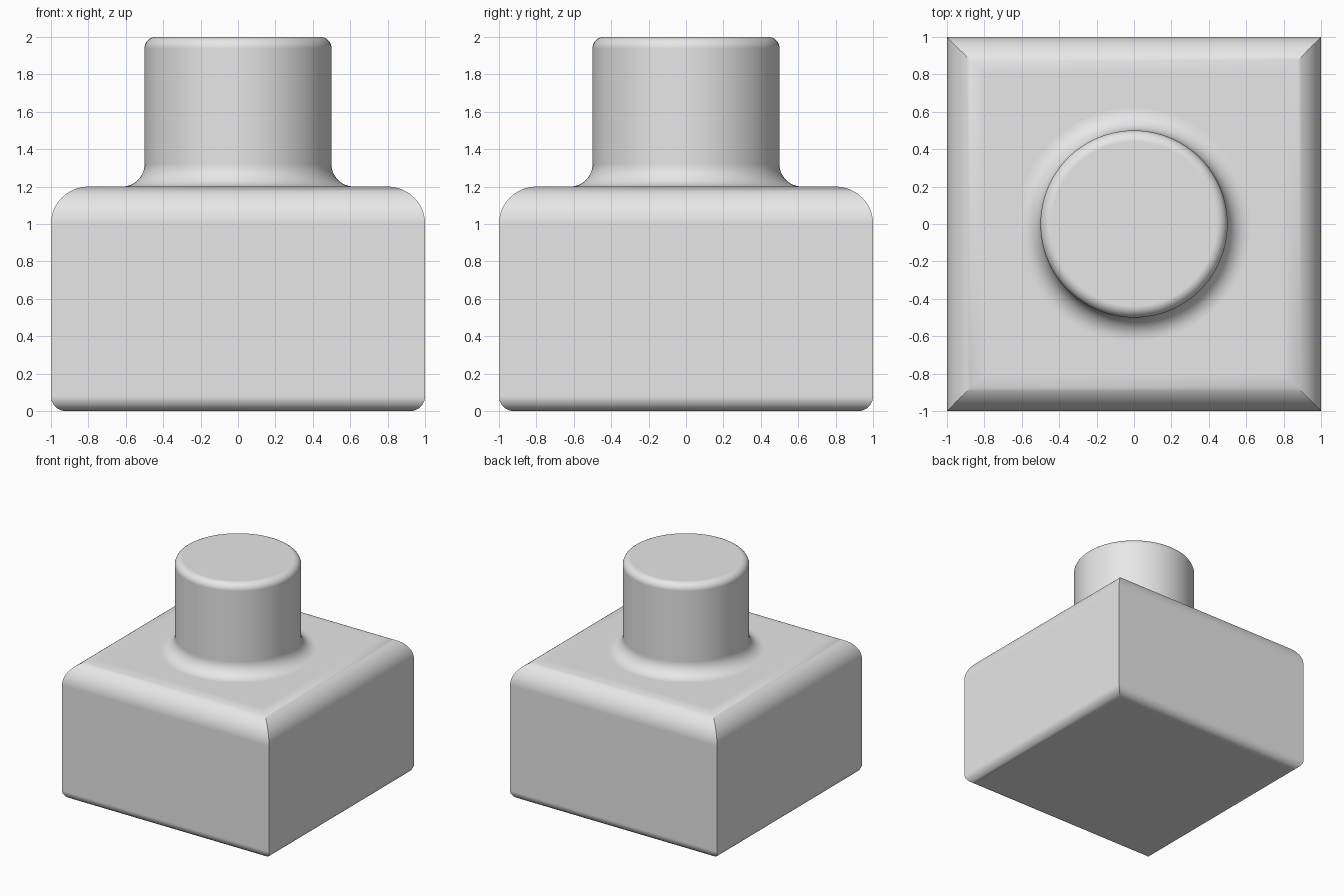
import bpy, bmesh
from math import pi, sin, cos, radians

cube = bpy.data.objects.get("Cube")
if cube:
    bpy.data.objects.remove(cube, do_unlink=True)

grey = bpy.data.materials.new("plain grey")
grey.use_nodes = True
grey.diffuse_color = (0.8, 0.8, 0.8, 1)
grey.node_tree.nodes["Principled BSDF"].inputs["Base Color"].default_value = (0.8, 0.8, 0.8, 1)


def arc(cx, cz, r, start, end, steps):
    """Points (radius, height) along an arc, angles in degrees."""
    angles = [radians(start + (end - start) * i / steps) for i in range(steps + 1)]
    return [(cx + r * cos(a), cz + r * sin(a)) for a in angles]


def lathe(name, profile, sides, turn=0.0, scale=1.0):
    """Stack rings of the profile from bottom to top and cap both ends."""
    bm = bmesh.new()
    rings = []
    for r, z in profile:
        angles = [turn + 2 * pi * i / sides for i in range(sides)]
        rings.append([bm.verts.new((r * scale * cos(a), r * scale * sin(a), z)) for a in angles])
    for low, high in zip(rings, rings[1:]):
        for i in range(sides):
            j = (i + 1) % sides
            bm.faces.new((low[i], low[j], high[j], high[i]))
    bm.faces.new(rings[0][::-1])
    bm.faces.new(rings[-1])
    mesh = bpy.data.meshes.new(name)
    bm.to_mesh(mesh)
    bm.free()
    obj = bpy.data.objects.new(name, mesh)
    bpy.context.collection.objects.link(obj)
    mesh.materials.append(grey)
    # Smooth rounds, sharp corners, clean flat faces
    bpy.ops.object.select_all(action="DESELECT")
    obj.select_set(True)
    bpy.context.view_layer.objects.active = obj
    bpy.ops.object.shade_smooth_by_angle(angle=radians(30))
    normals = obj.modifiers.new("flat faces", "WEIGHTED_NORMAL")
    normals.keep_sharp = True
    return obj


# Square body: rounded top and bottom edges, sharp mitred corners
lathe("body", arc(0.92, 0.08, 0.08, -90, 0, 10) + arc(0.8, 1.0, 0.2, 0, 90, 16),
      4, turn=pi / 4, scale=2 ** 0.5)

# Round neck: flared fillet at the foot, small round at the rim
lathe("neck", [(0.62, 1.15)] + arc(0.62, 1.32, 0.12, 270, 180, 12)
      + arc(0.44, 1.94, 0.06, 0, 90, 8), 96)
